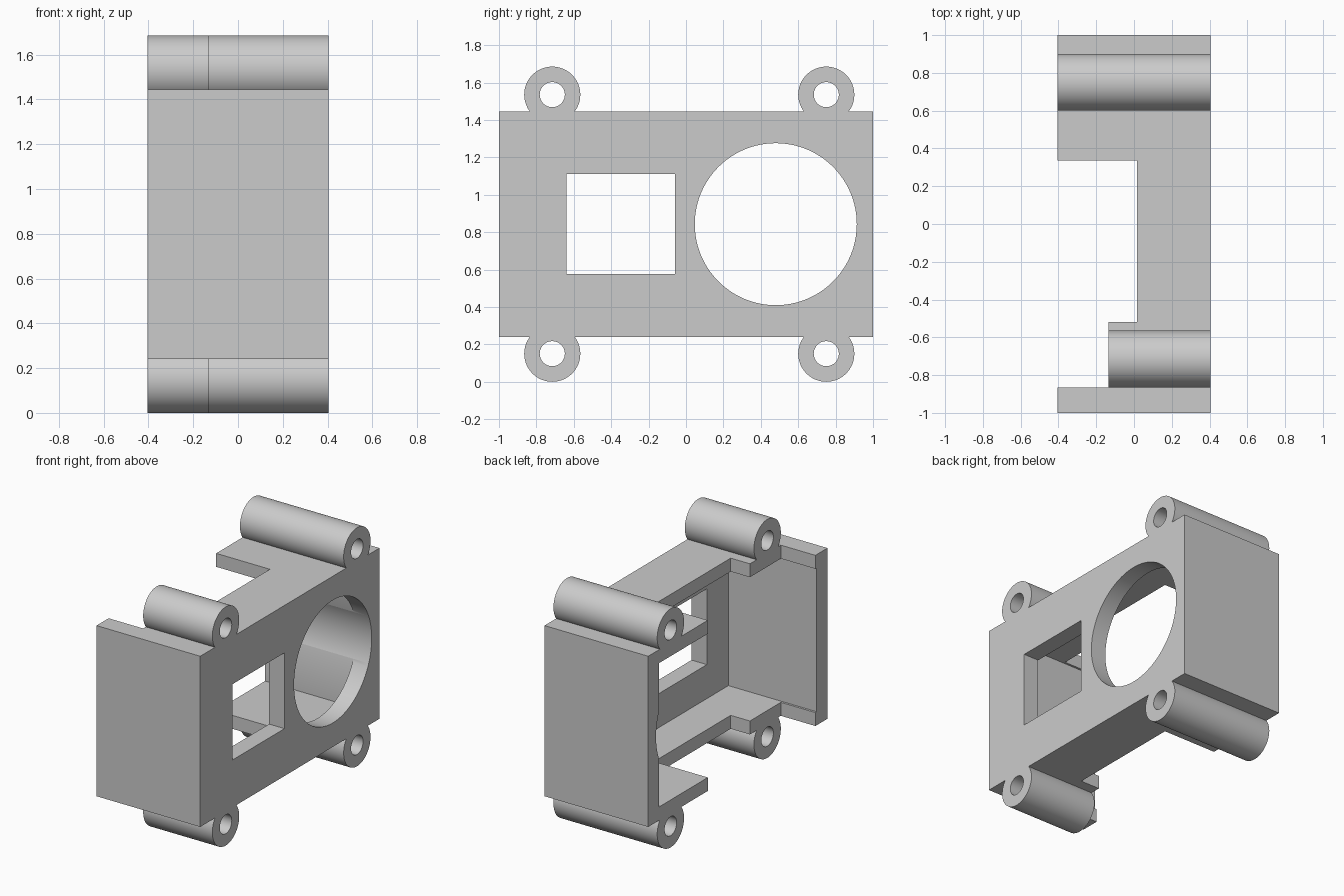
import bpy
from math import radians

if "Cube" in bpy.data.objects:
    bpy.data.objects.remove(bpy.data.objects["Cube"])

MID_Z = 0.8475       # mirror plane between top and bottom
BACK, FACE = -0.405, 0.405


def box(name, lo, hi):
    bpy.ops.mesh.primitive_cube_add(
        size=1, location=[(a + b) / 2 for a, b in zip(lo, hi)])
    ob = bpy.context.object
    ob.name = name
    ob.scale = [b - a for a, b in zip(lo, hi)]
    bpy.ops.object.transform_apply(location=False, rotation=False, scale=True)
    return ob


def rod(name, x0, x1, y, z, r, sides=64):
    bpy.ops.mesh.primitive_cylinder_add(
        vertices=sides, radius=r, depth=x1 - x0,
        location=((x0 + x1) / 2, y, z), rotation=(0, radians(90), 0))
    ob = bpy.context.object
    ob.name = name
    bpy.ops.object.transform_apply(location=False, rotation=True, scale=False)
    return ob


def combine(target, tool, operation):
    mod = target.modifiers.new(tool.name, 'BOOLEAN')
    mod.operation, mod.object, mod.solver = operation, tool, 'EXACT'
    bpy.context.view_layer.objects.active = target
    bpy.ops.object.modifier_apply(modifier=mod.name)
    bpy.data.objects.remove(tool, do_unlink=True)


# Housing shell, open at the back (-x)
housing = box("housing", (BACK, -1, 0.245), (FACE, 1, 1.45))
cutters = [
    box("cavity", (-1, -0.88, 0.34), (0.285, 0.88, 1.355)),
    # Stepped notches through the top and bottom walls
    box("deep_notch", (-1, -0.52, -1), (0.015, 0.335, 3)),
    box("shallow_notch", (-1, -0.865, -1), (-0.135, -0.51, 3)),
    # Openings in the face plate; the round one also grazes the end wall
    box("square_window", (0.1, -0.64, 0.58), (1, -0.06, 1.115)),
    rod("round_window", -1, 1, 0.48, MID_Z, 0.433, 128),
]
for cutter in cutters:
    combine(housing, cutter, 'DIFFERENCE')

# Four screw bosses with through holes
for y, x0 in ((-0.715, -0.135), (0.75, BACK)):
    for side in (-1, 1):
        z = MID_Z + side * 0.6925
        combine(housing, rod("boss", x0, FACE, y, z, 0.15), 'UNION')
        combine(housing, rod("screw_hole", -1, 1, y, z, 0.067), 'DIFFERENCE')

# Rest the model on z = 0 and keep the edges crisp
housing.location.z += 0.15 - (MID_Z - 0.6925)
bpy.ops.object.select_all(action='DESELECT')
housing.select_set(True)
bpy.context.view_layer.objects.active = housing
bpy.ops.object.shade_smooth_by_angle(angle=radians(30))
